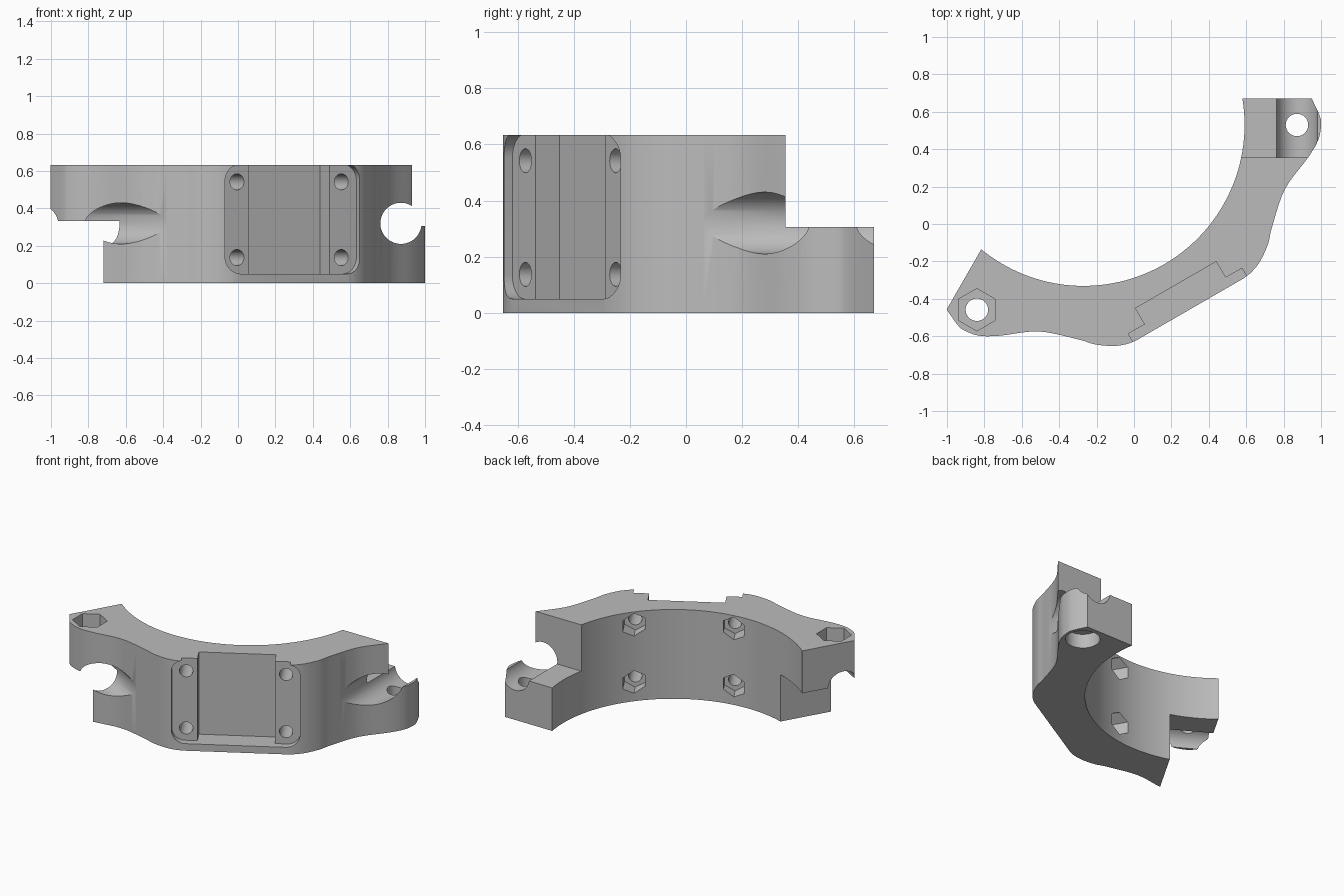
import bpy, bmesh
from math import radians, sin, cos, pi
from mathutils import Matrix, Vector

cube = bpy.data.objects.get("Cube")
if cube:
    bpy.data.objects.remove(cube, do_unlink=True)

HEIGHT = 0.633
FRONT = Matrix.Rotation(pi / 2, 4, 'X')  # prism depth points out of the front


def ngon(n, r, cx=0, cy=0, phase=pi / 2):
    return [(cx + r * cos(phase + 2 * pi * i / n), cy + r * sin(phase + 2 * pi * i / n))
            for i in range(n)]


def rect(x0, y0, x1, y1):
    return [(x0, y0), (x1, y0), (x1, y1), (x0, y1)]


def rounded_rect(x0, y0, x1, y1, r, steps=8):
    corners = [(x1 - r, y1 - r), (x0 + r, y1 - r), (x0 + r, y0 + r), (x1 - r, y0 + r)]
    return [(cx + r * cos(pi / 2 * (k + i / steps)), cy + r * sin(pi / 2 * (k + i / steps)))
            for k, (cx, cy) in enumerate(corners) for i in range(steps + 1)]


def smooth_path(pts, steps=5):
    """Catmull-Rom curve through the points."""
    p = [Vector(q) for q in [pts[0]] + pts + [pts[-1]]]
    out = []
    for a, b, c, d in zip(p, p[1:], p[2:], p[3:]):
        for i in range(steps):
            t = i / steps
            out.append(0.5 * (2 * b + (c - a) * t + (2 * a - 5 * b + 4 * c - d) * t ** 2
                              + (3 * b - a - 3 * c + d) * t ** 3))
    return [tuple(v) for v in out] + [pts[-1]]


def prism(name, outline, z0, z1, matrix=Matrix()):
    bm = bmesh.new()
    face = bm.faces.new([bm.verts.new((x, y, z0)) for x, y in outline])
    top = bmesh.ops.extrude_face_region(bm, geom=[face])["geom"]
    bmesh.ops.translate(bm, vec=(0, 0, z1 - z0),
                        verts=[v for v in top if isinstance(v, bmesh.types.BMVert)])
    bmesh.ops.transform(bm, matrix=matrix, verts=bm.verts)
    bmesh.ops.recalc_face_normals(bm, faces=bm.faces)
    mesh = bpy.data.meshes.new(name)
    bm.to_mesh(mesh)
    bm.free()
    obj = bpy.data.objects.new(name, mesh)
    bpy.context.collection.objects.link(obj)
    return obj


# Curved body: mirrored outer contour and round inner bore
half = smooth_path([(0.333, -1.139), (0.387, -1.13), (0.454, -1.103), (0.536, -1.045),
                    (0.6, -0.977), (0.761, -0.836), (0.952, -0.752), (1.047, -0.697),
                    (1.1, -0.635), (1.118, -0.59), (1.127, -0.489)])
bore = [(0.861 * cos(radians(a)), 0.861 * sin(radians(a)))
        for a in [-20.6 - 138.8 * i / 64 for i in range(65)]]
body = prism("clamp_body", half + bore + [(-x, y) for x, y in reversed(half)], 0, HEIGHT)

cutters = []


def cut(*args):
    cutters.append(prism("cutter", *args))


# Front mounting pocket with a deeper centre slot
cut(rounded_rect(-0.415, 0.05, 0.415, 0.636, 0.085), 1.087, 1.3, FRONT)
cut(rect(-0.249, 0.05, 0.249, 0.8), 0.988, 1.3, FRONT)

# Four plate screws with hexagonal nut traps on the inside
for x in (-0.322, 0.322):
    for z in (0.137, 0.542):
        cut(ngon(32, 0.043, x, z), 0.6, 1.2, FRONT)
        cut(ngon(6, 0.08, x, z), 0.6, 0.89, FRONT)

# Each end: half-lap step, pin groove and vertical bolt hole
for side in (1, -1):
    end = Matrix.Translation((side * 0.988, -0.571, 0)) @ Matrix.Rotation(-side * pi / 6, 4, 'Z')
    lap = (0.305, 0.9) if side > 0 else (-0.2, 0.332)
    cut(rect(-0.6, -0.175, 0.6, 0.5), *lap, end)
    cut(ngon(64, 0.11, 0, 0.32), -0.5, 0.48, end @ FRONT)
    cut(ngon(32, 0.06), -0.2, 0.9, end)
    if side > 0:
        cut(ngon(48, 0.11), -0.2, 0.1, end)
    else:
        cut(ngon(6, 0.113), HEIGHT - 0.1, 0.9, end)

# Carve the body
bpy.context.view_layer.objects.active = body
for cutter in cutters:
    mod = body.modifiers.new("cut", 'BOOLEAN')
    mod.operation = 'DIFFERENCE'
    mod.solver = 'EXACT'
    mod.object = cutter
    bpy.ops.object.modifier_apply(modifier=mod.name)
    bpy.data.objects.remove(cutter, do_unlink=True)

# Turn into place
body.data.transform(Matrix.Translation((-0.27, 0.53, 0)) @ Matrix.Rotation(pi / 6, 4, 'Z'))

# Grey plastic
grey = bpy.data.materials.new("grey_plastic")
grey.use_nodes = True
colour = (0.5, 0.5, 0.5, 1)
grey.diffuse_color = colour
grey.node_tree.nodes["Principled BSDF"].inputs["Base Color"].default_value = colour
body.data.materials.clear()
body.data.materials.append(grey)

bpy.ops.object.select_all(action='DESELECT')
body.select_set(True)
bpy.ops.object.shade_smooth_by_angle(angle=radians(30))
